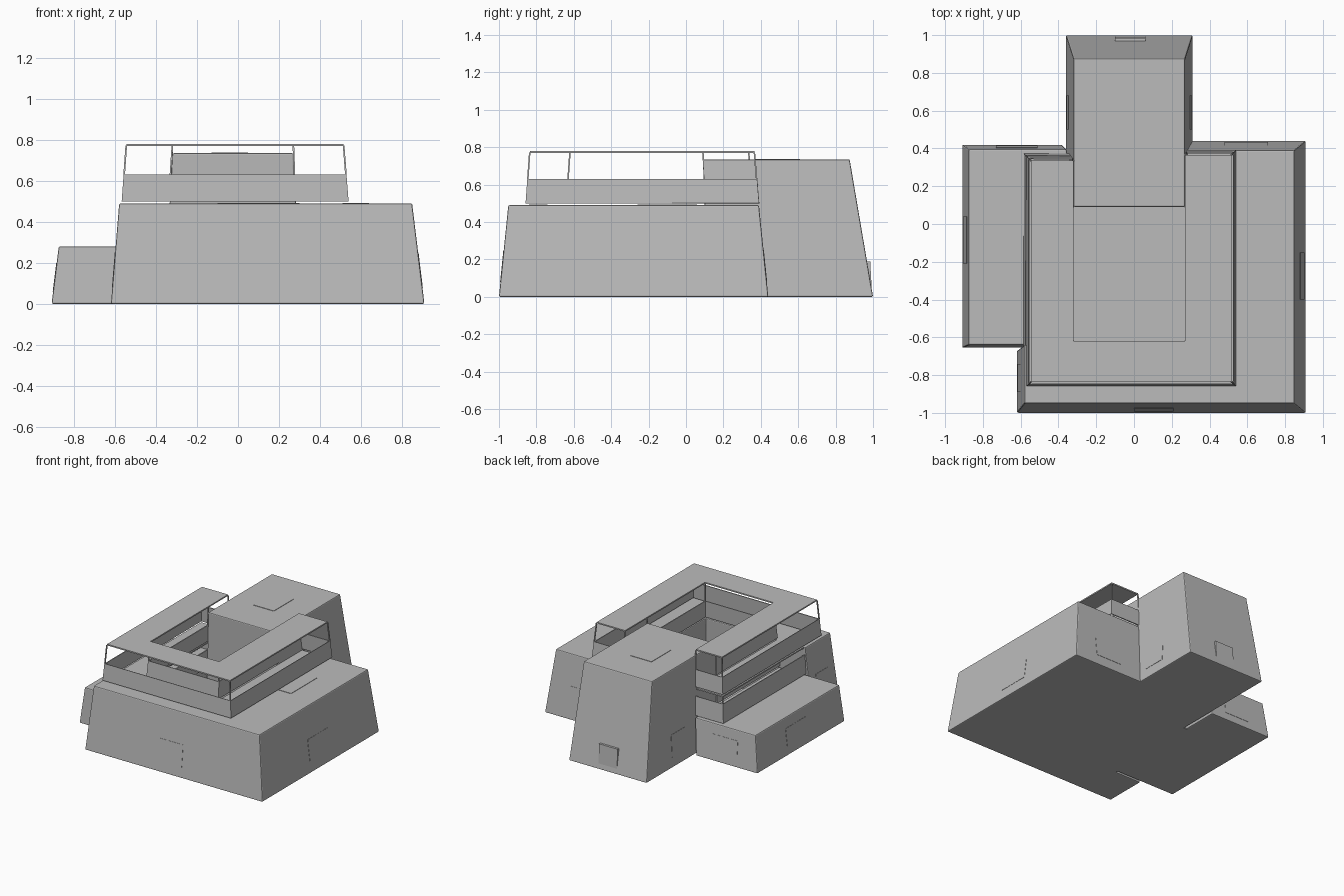
import bpy, bmesh
from mathutils import Vector

cube = bpy.data.objects.get("Cube")
if cube:
    bpy.data.objects.remove(cube, do_unlink=True)

GREY = (0.5, 0.5, 0.5, 1)
concrete = bpy.data.materials.new("plain_grey")
concrete.use_nodes = True
concrete.diffuse_color = GREY
concrete.node_tree.nodes["Principled BSDF"].inputs["Base Color"].default_value = GREY


def finish(name, bm, bevel=0.0, thickness=0.0):
    bmesh.ops.recalc_face_normals(bm, faces=bm.faces[:])
    mesh = bpy.data.meshes.new(name)
    bm.to_mesh(mesh)
    bm.free()
    mesh.materials.append(concrete)
    ob = bpy.data.objects.new(name, mesh)
    bpy.context.collection.objects.link(ob)
    if thickness:
        mod = ob.modifiers.new("thickness", 'SOLIDIFY')
        mod.thickness = thickness
        mod.offset = 0
    if bevel:
        mod = ob.modifiers.new("soft_edges", 'BEVEL')
        mod.width = bevel
        mod.segments = 2
    return ob


def loft(name, low, z0, high, z1, bevel=0.0):
    """Closed prism between two matching outlines."""
    bm = bmesh.new()
    a = [bm.verts.new((x, y, z0)) for x, y in low]
    b = [bm.verts.new((x, y, z1)) for x, y in high]
    bm.faces.new(a)
    bm.faces.new(b)
    for i in range(len(a)):
        j = (i + 1) % len(a)
        bm.faces.new((a[i], a[j], b[j], b[i]))
    return finish(name, bm, bevel)


def rect(x0, x1, y0, y1):
    return [(x0, y0), (x1, y0), (x1, y1), (x0, y1)]


def mix(low, high, t):
    return [tuple(Vector(p).lerp(Vector(q), t)) for p, q in zip(low, high)]


def at_height(path, z):
    """Outline of a leaning wall at height z; path holds its z = 0.5 and z = 0.78 outlines."""
    return mix(path[0], path[1], (z - 0.5) / 0.28)


def ribbon(name, path, z0, z1):
    """Thin leaning wall along an open path."""
    bm = bmesh.new()
    a = [bm.verts.new((x, y, z0)) for x, y in at_height(path, z0)]
    b = [bm.verts.new((x, y, z1)) for x, y in at_height(path, z1)]
    for i in range(len(a) - 1):
        bm.faces.new((a[i], a[i + 1], b[i + 1], b[i]))
    return finish(name, bm, thickness=0.008)


def posts(name, path, z0, z1, w=0.004):
    for i, (p, q) in enumerate(zip(at_height(path, z0), at_height(path, z1))):
        foot, head = [rect(x - w, x + w, y - w, y + w) for x, y in (p, q)]
        loft(f"{name}_{i + 1}", foot, z0, head, z1)


def panel(name, corners, depth=0.004):
    """Thin door or hatch plate centred on a sloping face."""
    bm = bmesh.new()
    bm.faces.new([bm.verts.new(c) for c in corners])
    return finish(name, bm, thickness=depth)


# Main wings: front and side, L-shaped round the courtyard
loft("main_block",
     [(-.62, -1), (.91, -1), (.91, .44), (.29, .44), (.29, -.67), (-.62, -.67)], 0,
     [(-.58, -.95), (.85, -.95), (.85, .39), (.278, .39), (.278, -.64), (-.58, -.64)], .49, .007)

# Rear tower and low side wing
loft("rear_tower", rect(-.36, .31, .12, 1), 0, rect(-.32, .27, .09, .875), .735, .007)
loft("low_wing", rect(-.91, -.38, -.655, .42), 0, rect(-.875, -.355, -.64, .395), .28, .007)
loft("courtyard_floor", rect(-.39, .3, -.68, .13), 0, rect(-.39, .3, -.68, .13), .01)

# Leaning wall lines of the upper gallery
outer = ([(-.33, .355), (-.565, .355), (-.565, -.855), (.537, -.855), (.537, .388), (.28, .388)],
         [(-.32, .335), (-.545, .335), (-.545, -.835), (.515, -.835), (.515, .365), (.27, .365)])
inner = ([(-.338, .11), (-.338, -.64), (.28, -.64), (.28, .11)],
         [(-.32, .09), (-.32, -.62), (.27, -.62), (.27, .09)])
side_outer = tuple(p[:2] + [(p[2][0], -.645)] for p in outer)
side_inner = tuple(p[:2] for p in inner)

# Upper gallery: parapets, posts and flat roof
ribbon("upper_outer_parapet", outer, .5, .63)
ribbon("upper_inner_parapet", inner, .5, .63)
posts("outer_post", outer, .63, .772)
posts("inner_post", inner, .63, .772)
roof = outer[1] + [inner[1][2], inner[1][1]]
loft("gallery_roof", roof, .77, roof, .78)

# Lower gallery above the low wing
ribbon("lower_outer_parapet", side_outer, .285, .43)
ribbon("lower_inner_parapet", side_inner, .285, .43)
posts("lower_post", side_outer, .43, .48)
slab = rect(-.567, -.338, -.645, .356)
loft("lower_gallery_ceiling", slab, .48, slab, .49)


# Door plates: face bottom line, its top line, span along the wall, heights
def door(name, axis, low, high, top, span, z0, z1):
    corners = []
    for u, z in ((span[0], z0), (span[1], z0), (span[1], z1), (span[0], z1)):
        v = low + (high - low) * z / top
        corners.append((v, u, z) if axis == 'x' else (u, v, z))
    panel(name, corners)


door("front_door", 'y', -1, -.95, .49, (0, .21), .08, .25)
door("left_door", 'x', .91, .85, .49, (-.4, -.15), .08, .25)
door("back_door", 'y', .44, .39, .49, (.48, .71), .08, .25)
door("corner_door", 'x', -.62, -.58, .49, (-.89, -.74), .08, .25)
door("wing_back_door", 'y', .42, .395, .28, (-.73, -.51), .06, .2)
door("wing_side_door", 'x', -.91, -.875, .28, (-.21, .04), .06, .2)
door("tower_left_door", 'x', .31, .27, .735, (.5, .68), .08, .25)
door("tower_right_door", 'x', -.36, -.32, .735, (.5, .68), .08, .25)

# Upright tower door and roof hatches
loft("tower_back_door", rect(-.1, .06, .96, .995), 0.005, rect(-.1, .06, .96, .985), .19)
for name, area, z in (("tower_hatch", rect(-.13, .05, .37, .61), .735),
                      ("side_hatch", rect(.51, .64, -.26, .06), .49),
                      ("front_hatch", rect(-.1, .3, -.84, -.74), .49)):
    loft(name, area, z - .004, area, z + .003)
